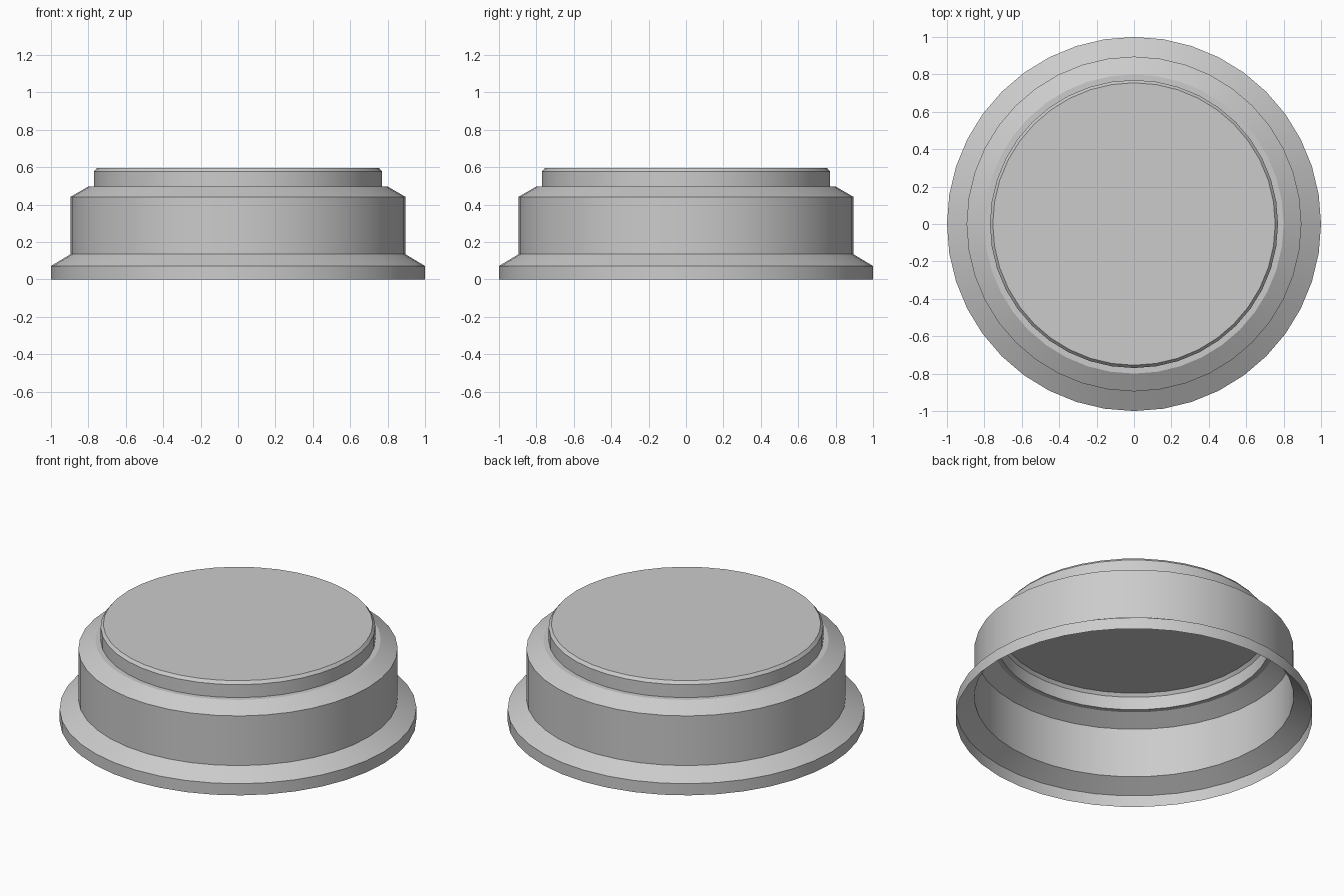
import bpy, bmesh
from math import radians
from mathutils import Matrix

if "Cube" in bpy.data.objects:
    bpy.data.objects.remove(bpy.data.objects["Cube"])

SIDES = 40

# Outer profile (radius, height), from open foot to top rim
PROFILE = [(1.0, 0.0), (1.0, 0.072), (0.895, 0.135), (0.895, 0.442),
           (0.80, 0.497), (0.77, 0.497), (0.77, 0.577), (0.755, 0.595)]


def lathe(name, profile, sides):
    bm = bmesh.new()
    verts = [bm.verts.new((r, 0, z)) for r, z in profile]
    edges = [bm.edges.new(pair) for pair in zip(verts, verts[1:])]
    bmesh.ops.spin(bm, geom=verts + edges, cent=(0, 0, 0), axis=(0, 0, 1),
                   angle=radians(360), steps=sides)
    bmesh.ops.remove_doubles(bm, verts=bm.verts, dist=1e-4)
    # Flat lid closes the top, underside stays open
    top = max(z for r, z in profile)
    rim = [e for e in bm.edges if e.is_boundary
           and all(abs(v.co.z - top) < 1e-4 for v in e.verts)]
    bmesh.ops.holes_fill(bm, edges=rim, sides=0)
    bmesh.ops.recalc_face_normals(bm, faces=bm.faces)
    lid = max(bm.faces, key=lambda f: f.calc_center_median().z)
    if lid.normal.z < 0:
        bmesh.ops.reverse_faces(bm, faces=bm.faces)
    mesh = bpy.data.meshes.new(name)
    bm.to_mesh(mesh)
    bm.free()
    obj = bpy.data.objects.new(name, mesh)
    bpy.context.collection.objects.link(obj)
    return obj


# Stepped round cap, a thin hollow shell
cap = lathe("stepped_cap", PROFILE, SIDES)
bpy.context.view_layer.objects.active = cap
cap.select_set(True)
bpy.ops.object.shade_smooth_by_angle(angle=radians(25))
